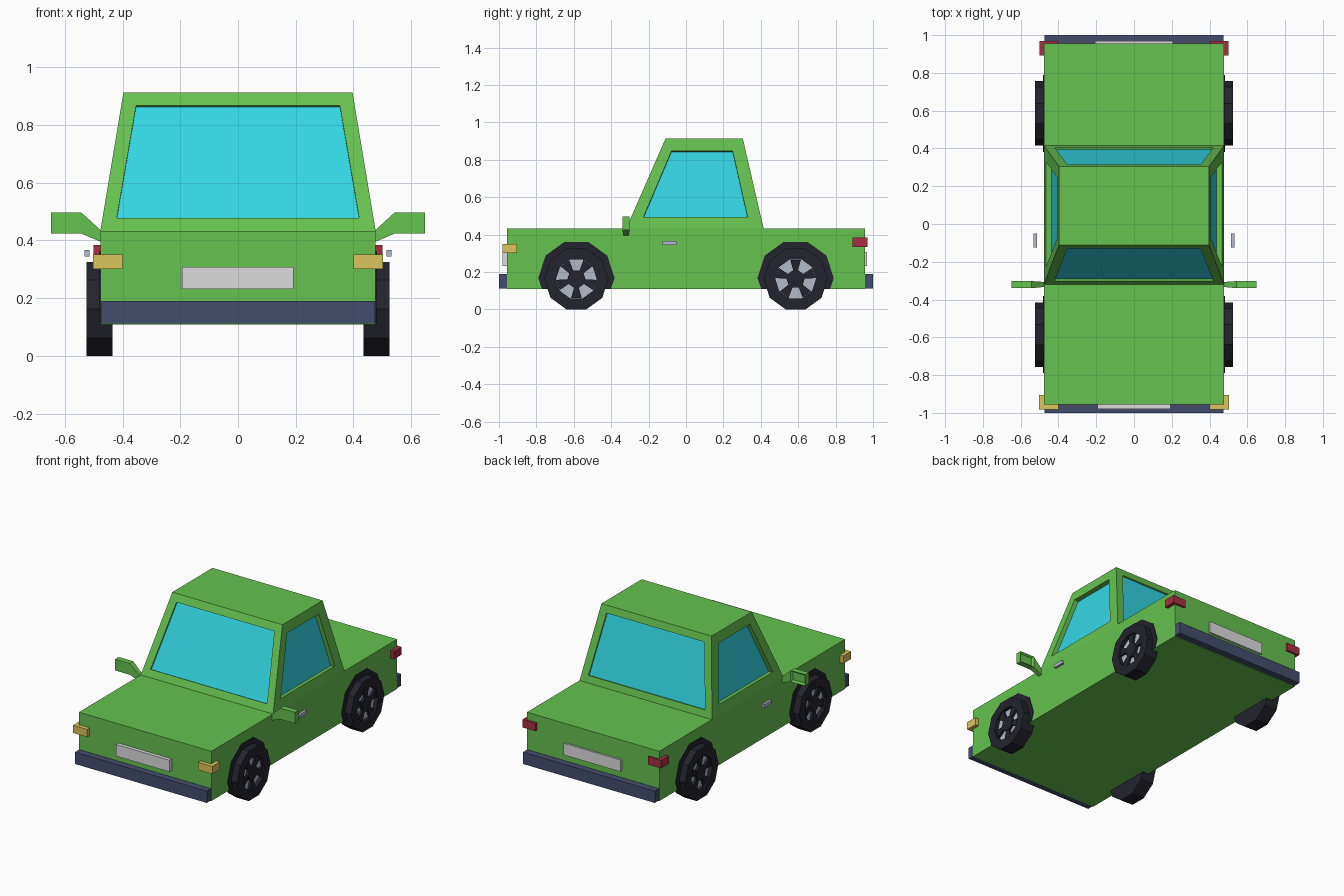
import bpy, bmesh, math
from mathutils import Vector

if "Cube" in bpy.data.objects:
    bpy.data.objects.remove(bpy.data.objects["Cube"])


def mat(name, rgb):
    m = bpy.data.materials.new(name)
    m.diffuse_color = (*rgb, 1)
    m.use_nodes = True
    m.node_tree.nodes["Principled BSDF"].inputs["Base Color"].default_value = m.diffuse_color
    return m


GREEN = mat("green paint", (0.133, 0.54, 0.08))
GLASS = mat("cyan glass", (0.033, 0.67, 0.775))
RUBBER = mat("dark rubber", (0.017, 0.017, 0.027))
BLUE = mat("slate blue", (0.056, 0.076, 0.15))
GOLD = mat("gold lamp", (0.72, 0.56, 0.11))
RED = mat("red lamp", (0.39, 0.03, 0.05))
PALE = mat("pale grey", (0.72, 0.72, 0.72))
SILVER = mat("silver", (0.45, 0.50, 0.58))


def finish(name, bm, *mats):
    bmesh.ops.recalc_face_normals(bm, faces=bm.faces)
    me = bpy.data.meshes.new(name)
    bm.to_mesh(me)
    bm.free()
    for m in mats:
        me.materials.append(m)
    ob = bpy.data.objects.new(name, me)
    bpy.context.collection.objects.link(ob)
    return ob


def add_box(bm, x, y, z):
    vs = [bm.verts.new((a, b, c)) for a in x for b in y for c in z]
    for f in ((0, 1, 3, 2), (4, 6, 7, 5), (0, 4, 5, 1), (2, 3, 7, 6), (0, 2, 6, 4), (1, 5, 7, 3)):
        bm.faces.new([vs[i] for i in f])


def box(name, m, x, y, z, mirror=False):
    bm = bmesh.new()
    for s in ((1, -1) if mirror else (1,)):
        add_box(bm, (x[0] * s, x[1] * s), y, z)
    return finish(name, bm, m)


def add_prism(bm, pts, x0, x1):
    """Extrude a (y, z) outline along x and return the face at x1."""
    a = [bm.verts.new((x0, *p)) for p in pts]
    b = [bm.verts.new((x1, *p)) for p in pts]
    n = len(pts)
    for i in range(n):
        j = (i + 1) % n
        bm.faces.new((a[i], a[j], b[j], b[i]))
    bm.faces.new(a[::-1])
    return bm.faces.new(b)


def ring(n, r, cy, cz, start=0.0):
    return [(cy + r * math.cos(start + math.tau * i / n),
             cz + r * math.sin(start + math.tau * i / n)) for i in range(n)]


# Lower body
box("body", GREEN, (-0.477, 0.477), (-0.956, 0.956), (0.109, 0.433))

# Cabin: tapered block with a recessed window in each side
Z0, Z1 = 0.433, 0.913
LOW = [Vector(p) for p in ((-0.477, -0.32, Z0), (0.477, -0.32, Z0), (0.477, 0.415, Z0), (-0.477, 0.415, Z0))]
TOP = [Vector(p) for p in ((-0.397, -0.11, Z1), (0.397, -0.11, Z1), (0.397, 0.304, Z1), (-0.397, 0.304, Z1))]
bm = bmesh.new()
lv = [bm.verts.new(p) for p in LOW]
tv = [bm.verts.new(p) for p in TOP]
bm.faces.new(lv[::-1])
bm.faces.new(tv)
glass_faces = []
for i in range(4):
    j = (i + 1) % 4
    end = i % 2 == 0                      # windscreen and rear window
    wz0, wz1, depth = (0.477, 0.867, 0.010) if end else (0.495, 0.848, 0.029)
    lo = (-0.42, 0.42) if end else (-0.227, 0.329)
    hi = (-0.353, 0.353) if end else (-0.077, 0.249)
    if i in (2, 3):
        lo, hi = lo[::-1], hi[::-1]
    normal = (LOW[j] - LOW[i]).cross(TOP[i] - LOW[i]).normalized()

    def on_face(u, z):
        t = (z - Z0) / (Z1 - Z0)
        p = LOW[i].lerp(TOP[i], t)
        return Vector((u, p.y, z)) if end else Vector((p.x, u, z))
    rim = [on_face(lo[0], wz0), on_face(lo[1], wz0), on_face(hi[1], wz1), on_face(hi[0], wz1)]
    rv = [bm.verts.new(p) for p in rim]
    gv = [bm.verts.new(p - normal * depth) for p in rim]
    outer = [lv[i], lv[j], tv[j], tv[i]]
    for k in range(4):
        q = (k + 1) % 4
        bm.faces.new((outer[k], outer[q], rv[q], rv[k]))
        bm.faces.new((rv[k], rv[q], gv[q], gv[k]))
    bm.faces.new(gv).material_index = 1
finish("cabin", bm, GREEN, GLASS)

# Bumpers and number plates
box("front_bumper", BLUE, (-0.475, 0.475), (-1.0, -0.95), (0.113, 0.19))
box("rear_bumper", BLUE, (-0.475, 0.475), (0.95, 1.0), (0.113, 0.19))
box("front_plate", PALE, (-0.194, 0.192), (-0.98, -0.95), (0.232, 0.308))
box("rear_plate", PALE, (-0.207, 0.207), (0.95, 0.968), (0.232, 0.308))

# Lamps wrapping the corners, and door handles
box("headlights", GOLD, (0.40, 0.502), (-0.982, -0.904), (0.301, 0.351), True)
box("taillights", RED, (0.405, 0.50), (0.891, 0.97), (0.333, 0.384), True)
box("door_handles", SILVER, (0.514, 0.531), (-0.125, -0.05), (0.344, 0.367), True)

# Door mirrors: arm plus housing, with a recess at the back
for s, side in ((1, "left"), (-1, "right")):
    bm = bmesh.new()
    sections = [(0.475, 0.395, 0.435, -0.333, -0.307), (0.543, 0.424, 0.497, -0.34, -0.302),
                (0.648, 0.424, 0.497, -0.34, -0.302)]
    loops = [[bm.verts.new((s * x, y, z)) for y, z in ((ya, za), (yb, za), (yb, zb), (ya, zb))]
             for x, za, zb, ya, yb in sections]
    bm.faces.new(loops[0])
    bm.faces.new(loops[2])
    for n in range(2):
        for k in range(4):
            q = (k + 1) % 4
            f = bm.faces.new((loops[n][k], loops[n][q], loops[n + 1][q], loops[n + 1][k]))
            if n == 1 and k == 1:
                back = f
    bmesh.ops.recalc_face_normals(bm, faces=bm.faces)
    bmesh.ops.inset_region(bm, faces=[back], thickness=0.014)
    bmesh.ops.translate(bm, verts=back.verts, vec=(0, -0.012, 0))
    finish(side + "_mirror", bm, GREEN)

# Wheels with dark arch plates on the body sides
for cy, end, turn in ((-0.586, "front", -math.pi / 2), (0.586, "rear", math.pi / 2)):
    for s, side in ((1, "left"), (-1, "right")):
        name = end + "_" + side
        # Arch plate, cut off at the bottom of the body
        r = 0.204
        arch = ring(10, r, cy, 0.168)[:6] + [(cy - 0.9 * r, 0.109), (cy + 0.9 * r, 0.109)]
        bm = bmesh.new()
        add_prism(bm, arch, s * 0.47, s * 0.481)
        finish(name + "_arch", bm, RUBBER)
        # Tyre with a recessed silver rim
        cz = 0.163
        bm = bmesh.new()
        face = add_prism(bm, ring(10, 0.171, cy, cz), s * 0.434, s * 0.525)
        bmesh.ops.recalc_face_normals(bm, faces=bm.faces)
        bmesh.ops.inset_region(bm, faces=[face], thickness=0.062)
        bm.normal_update()
        floor = bmesh.ops.extrude_discrete_faces(bm, faces=[face])["faces"][0]
        bmesh.ops.translate(bm, verts=floor.verts, vec=(-s * 0.025, 0, 0))
        floor.material_index = 1
        finish(name + "_tyre", bm, RUBBER, SILVER)
        # Five tapered spokes and a hub
        bm = bmesh.new()
        add_prism(bm, ring(10, 0.048, cy, cz), s * 0.495, s * 0.518)
        for k in range(5):
            a = turn + math.tau * k / 5
            pts = [(cy + d * math.cos(a + w), cz + d * math.sin(a + w))
                   for d, w in ((0.035, -0.27), (0.106, -0.27), (0.106, 0.27), (0.035, 0.27))]
            add_prism(bm, pts, s * 0.495, s * 0.515)
        finish(name + "_spokes", bm, RUBBER)
